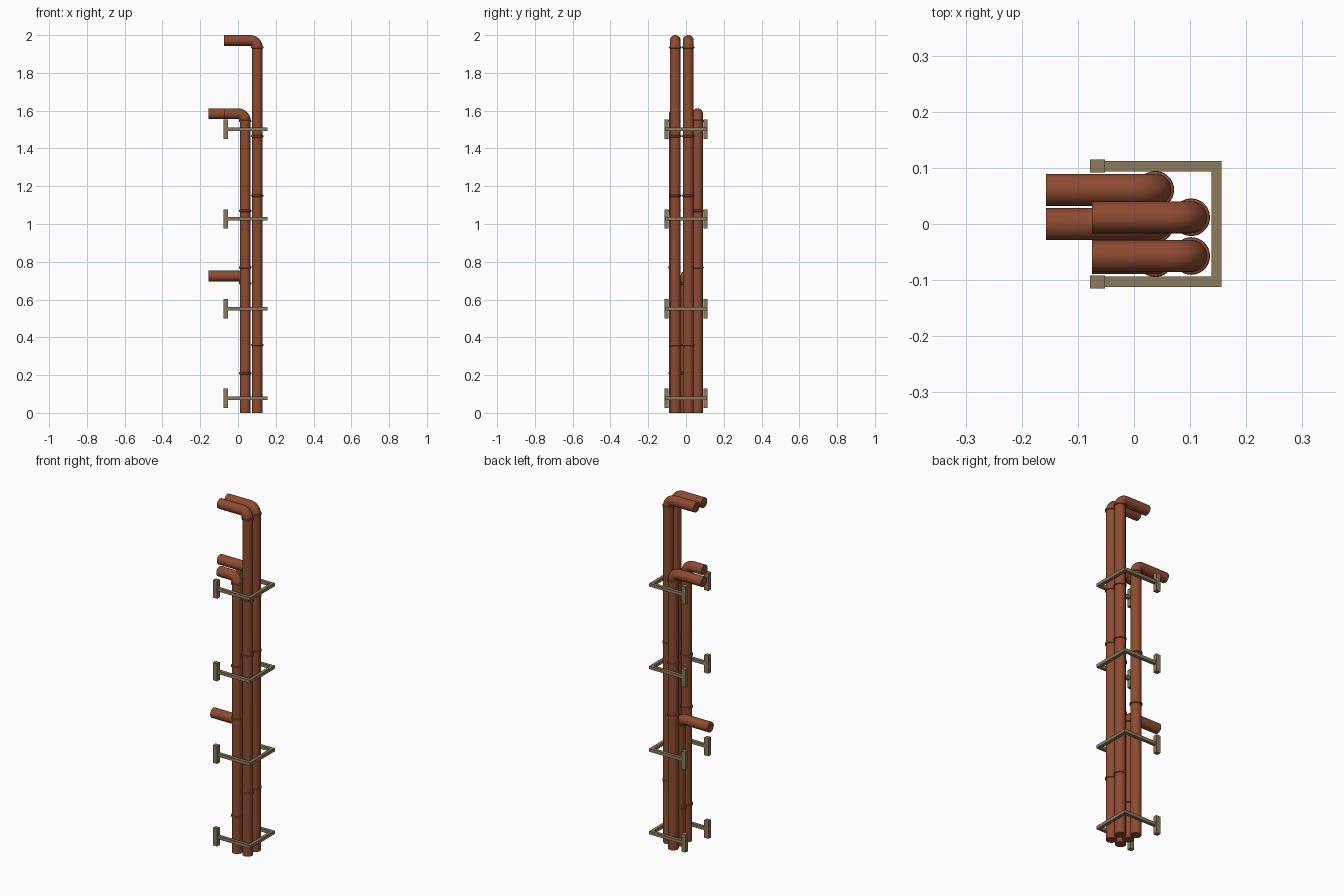
import bpy, bmesh, math
from mathutils import Vector

if "Cube" in bpy.data.objects:
    bpy.data.objects.remove(bpy.data.objects["Cube"])

R = 0.0285      # pipe radius
BEND = 0.037    # elbow radius
SIDES = 28


def material(name, rgb):
    m = bpy.data.materials.new(name)
    m.diffuse_color = (*rgb, 1)
    m.use_nodes = True
    m.node_tree.nodes["Principled BSDF"].inputs["Base Color"].default_value = m.diffuse_color
    return m


RUST = material("rust_red", (0.27, 0.07, 0.03))
TAN = material("dull_tan", (0.26, 0.195, 0.11))


def finish(name, bm, mat, smooth):
    bmesh.ops.recalc_face_normals(bm, faces=bm.faces)
    me = bpy.data.meshes.new(name)
    bm.to_mesh(me)
    bm.free()
    me.materials.append(mat)
    ob = bpy.data.objects.new(name, me)
    bpy.context.collection.objects.link(ob)
    if smooth:
        bpy.ops.object.select_all(action='DESELECT')
        ob.select_set(True)
        bpy.context.view_layer.objects.active = ob
        bpy.ops.object.shade_smooth_by_angle(angle=math.radians(40))
    return ob


def tube(bm, rings):
    """Skin circles given as (centre, angle of tilt towards -x, radius), capped."""
    loops = []
    for c, t, r in rings:
        u = Vector((math.cos(t), 0, math.sin(t)))
        v = Vector((0, 1, 0))
        loops.append([bm.verts.new(Vector(c) + r * (u * math.cos(a) + v * math.sin(a)))
                      for a in (2 * math.pi * i / SIDES for i in range(SIDES))])
    for a, b in zip(loops, loops[1:]):
        for i in range(SIDES):
            j = (i + 1) % SIDES
            bm.faces.new((a[i], a[j], b[j], b[i]))
    bm.faces.new(loops[0])
    bm.faces.new(loops[-1])


def pipe(name, x, y, top, end, collars):
    zc = top - R
    rings = [((x, y, 0), 0, R)]
    # elbow from vertical to horizontal towards -x
    for k in range(11):
        t = k / 10 * math.pi / 2
        rings.append(((x - BEND + BEND * math.cos(t), y,
                       zc - BEND + BEND * math.sin(t)), t, R))
    rings.append(((end, y, zc), math.pi / 2, R))
    bm = bmesh.new()
    tube(bm, rings)
    finish(name, bm, RUST, True)
    # joint collars
    bm = bmesh.new()
    for z in collars:
        tube(bm, [((x, y, z + dz), 0, r) for dz, r in
                  ((-0.006, R), (-0.004, 0.0325), (0, 0.0335), (0.004, 0.0325), (0.006, R))])
    finish(name + "_collars", bm, RUST, True)


pipe("wall_pipe_back", 0.038, 0.061, 1.612, -0.157, (0.77, 1.07, 1.545))
pipe("wall_pipe_middle", 0.038, 0.0, 0.753, -0.157, (0.21, 0.686))
pipe("wall_pipe_front", 0.038, -0.061, 1.612, -0.075, (0.21, 0.77, 1.07, 1.545))
pipe("outer_pipe_back", 0.102, 0.012, 2.0, -0.075, (0.36, 1.15, 1.465, 1.935))
pipe("outer_pipe_front", 0.102, -0.057, 2.0, -0.075, (0.36, 1.15, 1.465, 1.935))


def box(bm, lo, hi):
    vs = bmesh.ops.create_cube(bm, size=1)["verts"]
    for v in vs:
        v.co = [lo[i] + (v.co[i] + 0.5) * (hi[i] - lo[i]) for i in range(3)]


# U-shaped wall brackets
for n in range(4):
    z = 0.077 + 0.475 * n
    bm = bmesh.new()
    outline = [(-0.065, -0.112), (0.156, -0.112), (0.156, 0.112), (-0.065, 0.112),
               (-0.065, 0.094), (0.138, 0.094), (0.138, -0.094), (-0.065, -0.094)]
    f = bm.faces.new([bm.verts.new((px, py, z - 0.009)) for px, py in outline])
    ext = bmesh.ops.extrude_face_region(bm, geom=[f])["geom"]
    bmesh.ops.translate(bm, vec=(0, 0, 0.018),
                        verts=[g for g in ext if isinstance(g, bmesh.types.BMVert)])
    finish(f"bracket_loop_{n + 1}", bm, TAN, False)
    # mounting plates at both ends
    bm = bmesh.new()
    for s in (-1, 1):
        ys = sorted((s * 0.0915, s * 0.115))
        box(bm, (-0.078, ys[0], z - 0.051), (-0.052, ys[1], z + 0.051))
    finish(f"bracket_plates_{n + 1}", bm, TAN, False)
